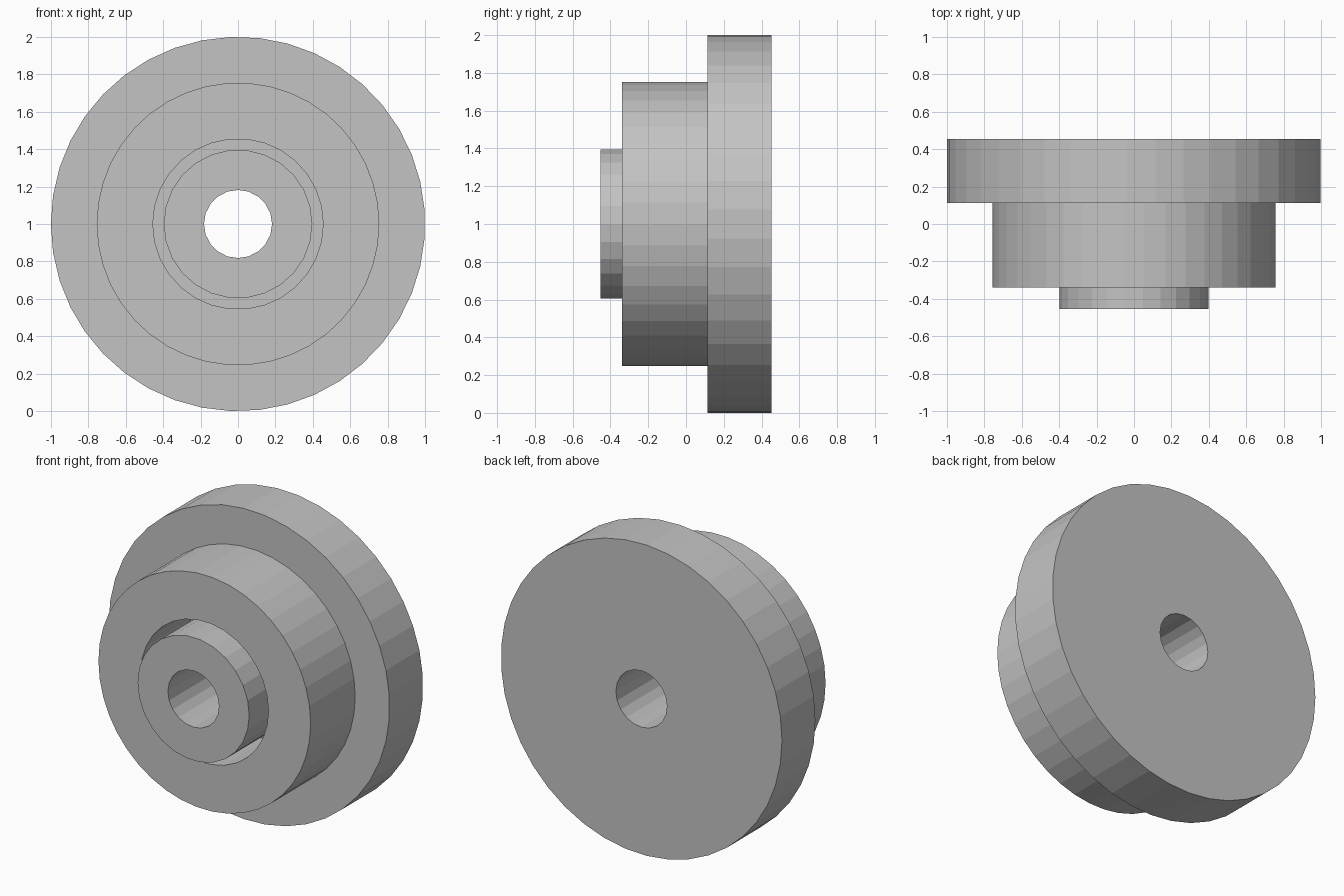
import bpy
import bmesh
from math import pi, cos, sin

cube = bpy.data.objects.get("Cube")
if cube:
    bpy.data.objects.remove(cube, do_unlink=True)

# Plain grey material
grey = bpy.data.materials.new("plain grey")
grey.use_nodes = True
colour = (0.55, 0.55, 0.55, 1)
grey.diffuse_color = colour
grey.node_tree.nodes["Principled BSDF"].inputs["Base Color"].default_value = colour

# Circles of the turned part: radius, sides, start angle
FLANGE = (1.0, 41, pi)
BODY = (0.755, 42, 0)
GROOVE = (0.455, 30, 0)
HUB = (0.397, 26, 0)
BORE = (0.182, 20, 0)

# Planes from front to back
HUB_FRONT, BODY_FRONT, FLANGE_FRONT, BACK = -0.453, -0.34, 0.113, 0.453

bm = bmesh.new()


def loop(ring, y):
    """Closed loop of edges around the axle."""
    radius, sides, start = ring
    verts = []
    for i in range(sides):
        a = start + 2 * pi * i / sides
        verts.append(bm.verts.new((radius * cos(a), y, 1 + radius * sin(a))))
    edges = [bm.edges.new((verts[i - 1], verts[i])) for i in range(sides)]
    return ring, verts, edges


def join(a, b):
    """Wall between equal circles, flat annulus between different ones."""
    if a[0] is b[0]:
        va, vb = a[1], b[1]
        for i in range(len(va)):
            bm.faces.new((va[i - 1], va[i], vb[i], vb[i - 1]))
    else:
        bmesh.ops.triangle_fill(bm, edges=a[2] + b[2], use_beauty=True,
                                use_dissolve=False, normal=(0, 1, 0))


# Closed profile: flange, body, groove, hub, bore
profile = [
    (FLANGE, BACK), (FLANGE, FLANGE_FRONT),
    (BODY, FLANGE_FRONT), (BODY, BODY_FRONT),
    (GROOVE, BODY_FRONT), (GROOVE, FLANGE_FRONT),
    (HUB, FLANGE_FRONT), (HUB, HUB_FRONT),
    (BORE, HUB_FRONT), (BORE, BACK),
]
loops = [loop(*p) for p in profile]
for i in range(len(loops)):
    join(loops[i - 1], loops[i])
bmesh.ops.recalc_face_normals(bm, faces=bm.faces[:])

mesh = bpy.data.meshes.new("stepped_wheel")
bm.to_mesh(mesh)
bm.free()
mesh.materials.append(grey)
wheel = bpy.data.objects.new("stepped_wheel", mesh)
bpy.context.collection.objects.link(wheel)
